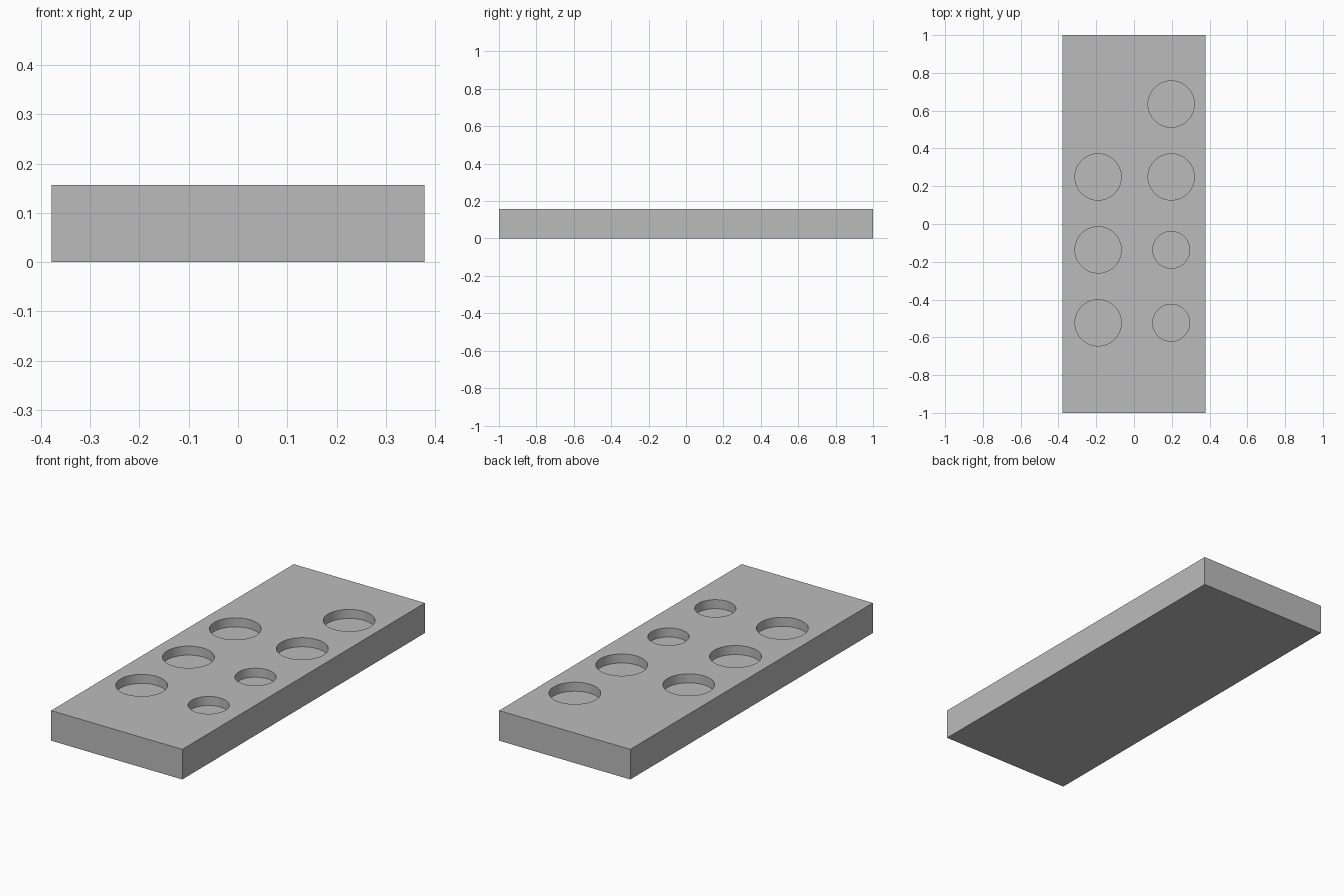
import bpy

WIDTH, LENGTH, THICK = 0.757, 2.0, 0.157
DEPTH = 0.047            # depth of the round pockets
BIG, SMALL = 0.1225, 0.0975
ROW_START, ROW_STEP = -0.523, 0.386

cube = bpy.data.objects.get("Cube")
if cube:
    bpy.data.objects.remove(cube, do_unlink=True)

# Plain grey material
grey = bpy.data.materials.new("plain_grey")
grey.use_nodes = True
colour = (0.5, 0.5, 0.5, 1)
grey.diffuse_color = colour
grey.node_tree.nodes["Principled BSDF"].inputs["Base Color"].default_value = colour

# Rectangular slab
bpy.ops.mesh.primitive_cube_add(size=1, location=(0, 0, THICK / 2))
slab = bpy.context.object
slab.name = "slab_with_pockets"
slab.scale = (WIDTH, LENGTH, THICK)
bpy.ops.object.transform_apply(location=True, rotation=False, scale=True)
slab.data.materials.append(grey)


def cut_pocket(x, row, radius):
    """Sink one flat-bottomed round pocket into the top of the slab."""
    height = DEPTH + 0.1
    bpy.ops.mesh.primitive_cylinder_add(
        vertices=64, radius=radius, depth=height,
        location=(x, ROW_START + row * ROW_STEP, THICK - DEPTH + height / 2))
    cutter = bpy.context.object
    cutter.name = "pocket_cutter"
    cutter.hide_render = True
    cutter.data.materials.append(grey)
    cut = slab.modifiers.new("pocket", "BOOLEAN")
    cut.operation = "DIFFERENCE"
    cut.solver = "EXACT"
    cut.object = cutter
    bpy.context.view_layer.objects.active = slab
    bpy.ops.object.modifier_apply(modifier=cut.name)
    bpy.data.objects.remove(cutter, do_unlink=True)


# Two columns of pockets, front to back
for x, radii in ((-0.19, (BIG, BIG, BIG)), (0.197, (SMALL, SMALL, BIG, BIG))):
    for row, radius in enumerate(radii):
        cut_pocket(x, row, radius)

# Smooth pocket walls, sharp edges
bpy.ops.object.select_all(action="DESELECT")
slab.select_set(True)
bpy.context.view_layer.objects.active = slab
bpy.ops.object.shade_smooth_by_angle()
